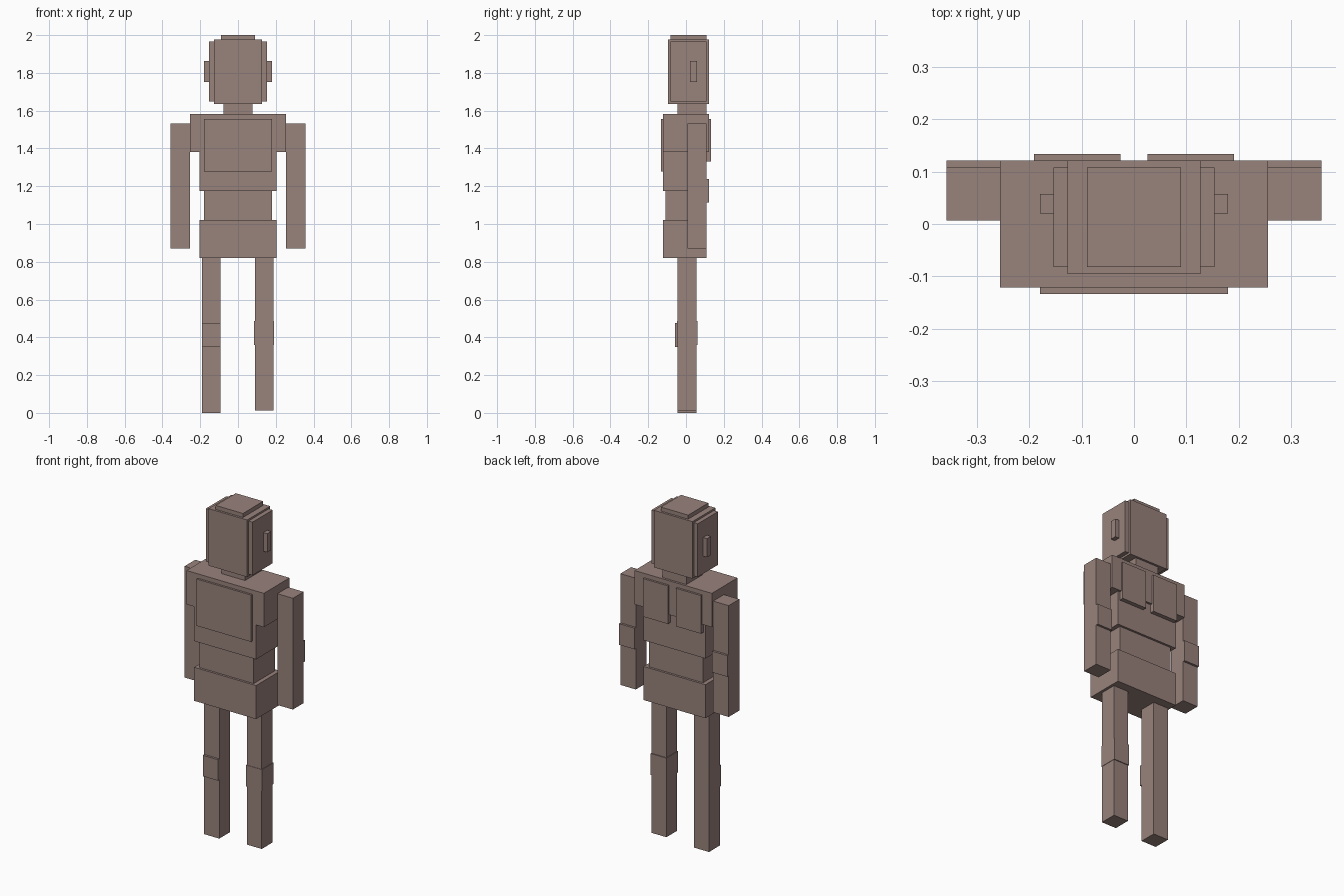
import bpy
import bmesh
from mathutils import Vector

cube = bpy.data.objects.get("Cube")
if cube:
    bpy.data.objects.remove(cube, do_unlink=True)

# One flat dusty brown for the whole figure
COLOUR = (0.314, 0.223, 0.198, 1)
clay = bpy.data.materials.new("dusty_brown")
clay.use_nodes = True
clay.diffuse_color = COLOUR
clay.node_tree.nodes["Principled BSDF"].inputs["Base Color"].default_value = COLOUR


def box(name, x, y, z):
    """Box from (low, high) ranges along each axis."""
    low, high = Vector((x[0], y[0], z[0])), Vector((x[1], y[1], z[1]))
    bm = bmesh.new()
    bmesh.ops.create_cube(bm, size=1)
    bmesh.ops.scale(bm, vec=high - low, verts=bm.verts)
    mesh = bpy.data.meshes.new(name)
    bm.to_mesh(mesh)
    bm.free()
    mesh.materials.append(clay)
    obj = bpy.data.objects.new(name, mesh)
    obj.location = (low + high) / 2
    bpy.context.collection.objects.link(obj)
    return obj


def centred(name, half_width, y, z):
    return box(name, (-half_width, half_width), y, z)


def pair(name, x, y, z):
    box("left_" + name, x, y, z)
    box("right_" + name, (-x[1], -x[0]), y, z)


# Head and neck
centred("head", 0.127, (-0.095, 0.121), (1.636, 1.976))
centred("head_top_plate", 0.09, (-0.082, 0.108), (1.976, 2.0))
pair("head_side_plate", (0.127, 0.153), (-0.082, 0.108), (1.648, 1.965))
pair("ear", (0.153, 0.179), (0.02, 0.057), (1.753, 1.864))
centred("neck", 0.078, (-0.045, 0.108), (1.58, 1.636))

# Torso
centred("shoulders", 0.255, (-0.121, 0.121), (1.381, 1.583))
centred("chest", 0.204, (-0.121, 0.108), (1.176, 1.381))
centred("chest_plate", 0.179, (-0.133, -0.121), (1.278, 1.557))
pair("back_plate", (0.026, 0.191), (0.108, 0.133), (1.33, 1.557))
centred("waist", 0.179, (-0.108, 0.095), (1.02, 1.176))
centred("pelvis", 0.204, (-0.121, 0.108), (0.82, 1.02))

# Arms
pair("arm", (0.255, 0.357), (0.007, 0.108), (0.869, 1.532))
pair("elbow_pad", (0.255, 0.357), (0.108, 0.121), (1.113, 1.239))

# Legs, the left one set slightly higher
box("right_leg", (-0.191, -0.092), (-0.045, 0.056), (0, 0.82))
box("left_leg", (0.09, 0.188), (-0.045, 0.056), (0.013, 0.82))
box("right_knee_pad", (-0.191, -0.092), (-0.058, -0.045), (0.35, 0.475))
box("left_knee_pad", (0.086, 0.19), (-0.047, 0.061), (0.36, 0.487))
